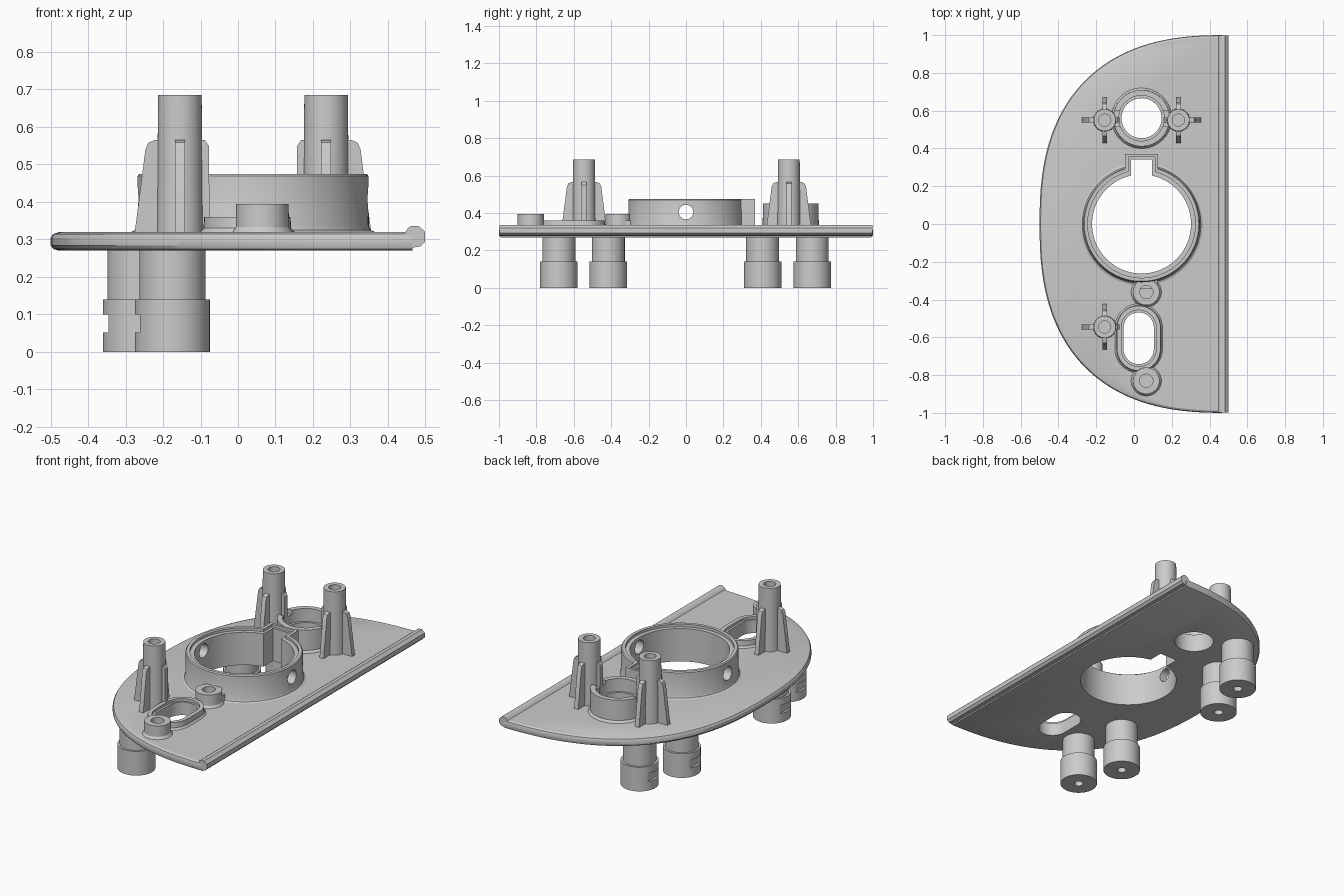
import bpy, bmesh
from math import sin, cos, pi

cube = bpy.data.objects.get("Cube")
if cube:
    bpy.data.objects.remove(cube)

grey = bpy.data.materials.new("plain_grey")
grey.use_nodes = True
GREY = (0.6, 0.6, 0.6, 1)
grey.diffuse_color = GREY
grey.node_tree.nodes["Principled BSDF"].inputs["Base Color"].default_value = GREY

TOP, BASE = 0.32, 0.27


def loft(name, rings, wrap=False):
    """Skin a stack of rings, capped at both ends or wrapped into a tube."""
    bm = bmesh.new()
    rows = [[bm.verts.new(p) for p in ring] for ring in rings]
    pairs = list(zip(rows, rows[1:]))
    if wrap:
        pairs.append((rows[-1], rows[0]))
    else:
        bm.faces.new(rows[0])
        bm.faces.new(rows[-1])
    n = len(rows[0])
    for a, b in pairs:
        for i in range(n):
            j = (i + 1) % n
            bm.faces.new((a[i], a[j], b[j], b[i]))
    bmesh.ops.recalc_face_normals(bm, faces=bm.faces[:])
    mesh = bpy.data.meshes.new(name)
    bm.to_mesh(mesh)
    bm.free()
    mesh.materials.append(grey)
    obj = bpy.data.objects.new(name, mesh)
    bpy.context.collection.objects.link(obj)
    return obj


def circle(x, y, r, z, n=48):
    return [(x + r * cos(2 * pi * i / n), y + r * sin(2 * pi * i / n), z) for i in range(n)]


def lathe(name, x, y, profile, wrap=False, n=48):
    return loft(name, [circle(x, y, r, z, n) for r, z in profile], wrap)


def box(name, x0, x1, y0, y1, z0, z1):
    return loft(name, [[(x0, y0, z), (x1, y0, z), (x1, y1, z), (x0, y1, z)] for z in (z0, z1)])


def boolean(target, tool, operation="DIFFERENCE"):
    mod = target.modifiers.new("bool", "BOOLEAN")
    mod.object, mod.operation, mod.solver = tool, operation, "EXACT"
    bpy.context.view_layer.objects.active = target
    bpy.ops.object.modifier_apply(modifier=mod.name)
    bpy.data.objects.remove(tool)


def stadium(r, z, x=0.025, y=-0.605, half=0.057, n=20):
    pts = []
    for side in (1, -1):
        for i in range(n + 1):
            a = pi * i / n + (0 if side > 0 else pi)
            pts.append((x + r * cos(a), y + side * half + r * sin(a), z))
    return pts


# Base plate: half superellipse with a rounded rim
def plate_outline(inset, z, n=96):
    pts = []
    for i in range(n + 1):
        t = pi / 2 + pi * i / n
        c, s = abs(cos(t)) ** 0.8, abs(sin(t)) ** 0.8
        x = 0.49 - (0.99 - inset) * c
        y = (1 - inset * 0.5) * s * (1 if sin(t) > 0 else -1)
        pts.append((min(x, 0.465), y, z))
    return pts


rim = [(0.022, 0), (0.008, 0.004), (0, 0.014), (0, 0.034), (0.006, 0.044), (0.024, 0.05)]
plate = loft("base_plate", [plate_outline(d, BASE + h) for d, h in rim])

# Raised bead along the straight edge
bead = [(0.44, 0.31), (0.455, 0.332), (0.463, 0.336), (0.482, 0.336), (0.499, 0.32),
        (0.499, 0.294), (0.486, 0.281), (0.465, 0.278), (0.45, 0.285)]
loft("edge_bead", [[(x, y, z) for x, z in bead] for y in (-0.998, 0.998)])

# Main collar with keyway, rebated rim and cross holes
CX, RZ = 0.04, 0.475
collar = lathe("main_collar", CX, 0, [(0.325, 0.312), (0.325, TOP), (0.314, 0.325), (0.309, 0.337),
                                      (0.308, RZ - 0.006), (0.303, RZ)], n=96)
boolean(collar, box("key_wall", CX - 0.088, CX + 0.088, 0.2, 0.37, 0.312, RZ), "UNION")


def bore(target, r, half, y1, z0):
    boolean(target, lathe("bore", CX, 0, [(r, z0), (r, 0.6)], n=96))
    boolean(target, box("key_bore", CX - half, CX + half, 0.1, y1, z0, 0.6))


for part in (collar, plate):
    bore(part, 0.262, 0.056, 0.342, 0.2)
bore(collar, 0.285, 0.07, 0.356, RZ - 0.015)
cross = loft("cross_hole", [[(x, y, z) for y, z, _ in circle(0, 0.405, 0.039, 0, 32)] for x in (-0.5, 0.6)])
boolean(collar, cross)

# Small round collar
RX, RY = 0.04, 0.56
boolean(plate, lathe("round_hole", RX, RY, [(0.106, 0.2), (0.106, 0.5)]))
small = lathe("small_collar", RX, RY, [(0.106, 0.3), (0.16, 0.3), (0.16, TOP), (0.15, 0.333), (0.149, 0.45),
                                       (0.12, 0.45), (0.12, 0.375), (0.106, 0.375)], True, 64)
boolean(small, box("collar_notch", RX - 0.2, RX + 0.2, RY - 0.04, RY + 0.04, 0.425, 0.5))

# Oval slot and its low wall
boolean(plate, loft("slot_hole", [stadium(0.08, z) for z in (0.2, 0.4)]))
wall = [(0.08, 0.3), (0.126, 0.3), (0.126, TOP), (0.117, 0.33), (0.115, 0.36),
        (0.092, 0.36), (0.092, 0.345), (0.08, 0.345)]
loft("slot_wall", [stadium(r, z) for r, z in wall], True)

# Screw bosses beside the slot
for label, y in (("inner", -0.36), ("outer", -0.83)):
    lathe(label + "_boss", 0.065, y, [(0.08, 0.31), (0.08, TOP), (0.071, 0.333), (0.07, 0.395),
                                      (0.035, 0.395), (0.035, 0.33)])
web = box("boss_web", 0.005, 0.125, -0.345, -0.29, 0.31, 0.36)

# Tall ribbed towers; the rib facing the neighbouring opening is shorter
for label, x, y, inner in (("back_right", -0.155, 0.55, 1), ("back_left", 0.235, 0.55, -1),
                           ("front_right", -0.155, -0.545, 1)):
    lathe(label + "_tower", x, y, [(0.062, 0.31), (0.058, 0.685), (0.032, 0.685), (0.032, 0.4)])
    for k, (dx, dy) in enumerate(((1, 0), (-1, 0), (0, 1), (0, -1))):
        if dx == inner:
            rib = [(0.045, 0.31), (0.08, 0.31), (0.077, 0.55), (0.066, 0.565), (0.045, 0.565)]
        else:
            rib = [(0.045, 0.31), (0.122, 0.31), (0.117, 0.345), (0.092, 0.54), (0.084, 0.558),
                   (0.068, 0.565), (0.045, 0.565)]
        loft(f"{label}_rib_{k}", [[(x + r * dx - w * dy, y + r * dy + w * dx, z) for r, z in rib]
                                  for w in (-0.013, 0.013)])

# Stepped posts underneath, each with a flat side slot and a blind hole
for label, x, y in (("front", -0.175, -0.68), ("mid_front", -0.26, -0.415),
                    ("mid_back", -0.26, 0.41), ("back", -0.175, 0.675)):
    post = lathe(label + "_post", x, y, [(0.024, 0.1), (0.024, 0), (0.1, 0), (0.1, 0.14),
                                         (0.088, 0.14), (0.088, 0.28)])
    boolean(post, box("side_slot", x - 0.2, x - 0.086, y - 0.2, y + 0.2, 0.052, 0.1))

# Smooth the round surfaces and keep edges crisp
bpy.ops.object.select_all(action="DESELECT")
for obj in bpy.context.scene.objects:
    if obj.type == "MESH" and grey.name in obj.data.materials:
        obj.select_set(True)
        bpy.context.view_layer.objects.active = obj
bpy.ops.object.shade_smooth_by_angle(angle=pi / 6)
